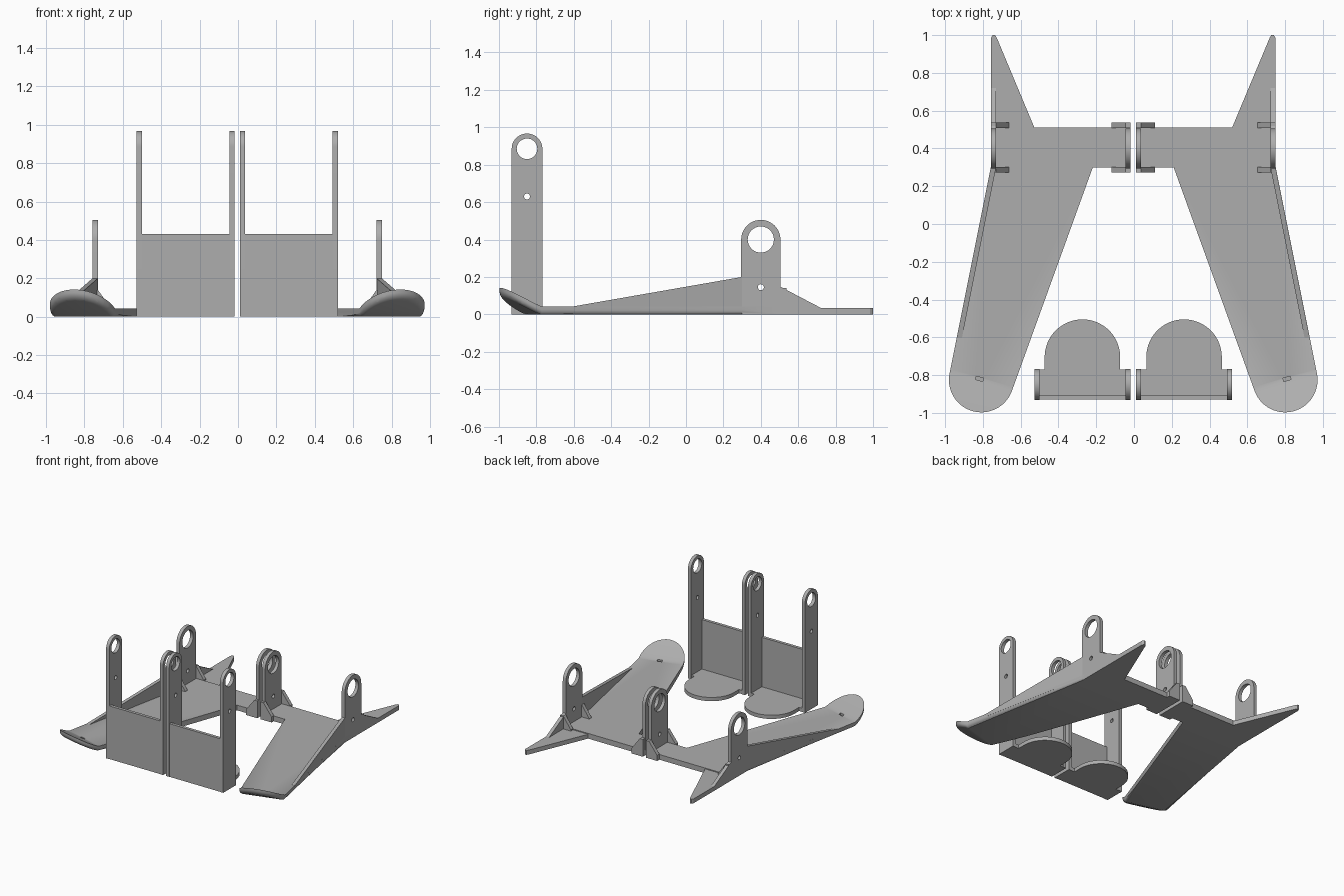
import bpy, bmesh
from math import sin, cos, pi, radians
from mathutils import Vector

cube = bpy.data.objects.get("Cube")
if cube:
    bpy.data.objects.remove(cube)

MID = -0.004  # mirror plane
GREY = (0.42, 0.42, 0.42, 1)
mat = bpy.data.materials.new("plain grey")
mat.use_nodes = True
mat.diffuse_color = GREY
bsdf = next(n for n in mat.node_tree.nodes if n.type == 'BSDF_PRINCIPLED')
bsdf.inputs["Base Color"].default_value = GREY
bsdf.inputs["Roughness"].default_value = 0.6

AXES = {'x': lambda u, v, d: Vector((d, u, v)),
        'y': lambda u, v, d: Vector((u, d, v)),
        'z': lambda u, v, d: Vector((u, v, d))}


def arc(cu, cv, r, a, b, n):
    """Points from angle a to b in degrees."""
    steps = [radians(a + (b - a) * i / n) for i in range(n + 1)]
    return [(cu + r * cos(t), cv + r * sin(t)) for t in steps]


def prism(axis, outline, lo, hi, holes=()):
    """Extrude an outline, with optional round holes, along an axis."""
    bm = bmesh.new()
    place = AXES[axis]
    for loop in [outline] + [arc(u, v, r, 0, 360, 32)[:-1] for u, v, r in holes]:
        vs = [bm.verts.new(place(u, v, lo)) for u, v in loop]
        if holes:
            for i, v in enumerate(vs):
                bm.edges.new((vs[i - 1], v))
        else:
            bm.faces.new(vs)
    if holes:
        bmesh.ops.triangle_fill(bm, edges=bm.edges[:], use_beauty=True)
    ext = bmesh.ops.extrude_face_region(bm, geom=bm.faces[:], use_keep_orig=True)
    moved = [g for g in ext["geom"] if isinstance(g, bmesh.types.BMVert)]
    bmesh.ops.translate(bm, verts=moved, vec=place(0, 0, hi - lo))
    bmesh.ops.recalc_face_normals(bm, faces=bm.faces[:])
    return bm


def finish(name, bm):
    """Make a mirrored pair from a mesh of the +x side."""
    bmesh.ops.translate(bm, verts=bm.verts[:], vec=(-MID, 0, 0))
    mesh = bpy.data.meshes.new(name)
    bm.to_mesh(mesh)
    bm.free()
    mesh.materials.append(mat)
    ob = bpy.data.objects.new(name, mesh)
    bpy.context.collection.objects.link(ob)
    ob.location.x = MID
    bpy.ops.object.select_all(action='DESELECT')
    ob.select_set(True)
    bpy.context.view_layer.objects.active = ob
    bpy.ops.object.shade_smooth_by_angle(angle=radians(30))
    mirror = ob.modifiers.new("mirror", 'MIRROR')
    mirror.use_clip = False
    mirror.use_mirror_merge = False
    return ob


def box(name, x, y, z):
    finish(name, prism('z', [(x[0], y[0]), (x[1], y[0]), (x[1], y[1]), (x[0], y[1])], *z))


def lug(name, x, y, z, r, hole, pin_z):
    """Upright strap with a rounded top, a large eye and a small pin hole."""
    side = [(y - r, 0), (y + r, 0)] + arc(y, z, r, 0, 180, 24)
    finish(name, prism('x', side, x[0], x[1], [(y, z, hole), (y, pin_z, 0.016)]))


# Front holders: wall, rounded foot plate and two tall straps
box("front_wall", (0.01, 0.52), (-0.93, -0.905), (0, 0.43))
foot = [(0.01, -0.93), (0.52, -0.93), (0.52, -0.77), (0.465, -0.77)]
foot += arc(0.265, -0.705, 0.2, 0, 180, 32) + [(0.065, -0.77), (0.01, -0.77)]
finish("foot_plate", prism('z', foot, 0, 0.03))
for label, x in (("inner", (0.01, 0.037)), ("outer", (0.492, 0.52))):
    lug(label + "_tall_strap", x, -0.85, 0.885, 0.082, 0.055, 0.63)

# Rear arm with long runner, rounded underside edge and upturned toe
toe = (0.8, -0.825)
outline = [(0.01, 0.3), (0.01, 0.51), (0.75, 0.51), (0.75, 0.3)]
outline += arc(*toe, 0.172, 11, -160, 28) + [(0.21, 0.3)]
bm = prism('z', outline, 0, 0.042)


def on_round_edge(v):
    outer_line = 0.98 * (v.co.x - 0.75) + 0.2 * (v.co.y - 0.3) > -0.01
    return v.co.z < 0.001 and v.co.y < 0.31 and (
        outer_line or (v.co.xy - Vector(toe)).length < 0.18)


rim = [e for e in bm.edges if all(on_round_edge(v) for v in e.verts)]
bmesh.ops.bevel(bm, geom=rim, offset=0.025, segments=4, profile=0.5, affect='EDGES')
along = Vector((0.27, -0.96, 0))
BEND, REACH = 1.0, 0.18
for i in range(7):
    bmesh.ops.bisect_plane(bm, geom=bm.verts[:] + bm.edges[:] + bm.faces[:],
                           plane_co=along * (BEND + REACH * i / 7) / along.length_squared,
                           plane_no=along)
for v in bm.verts:
    t = (v.co.dot(along) - BEND) / REACH
    if t > 0:
        v.co.z += 0.1 * t ** 1.15
runner = finish("arm_and_runner", bm)

# Small slot in the toe
slot = bpy.data.meshes.new("slot_cutter")
bm = bmesh.new()
bmesh.ops.create_cube(bm, size=1)
bm.to_mesh(slot)
bm.free()
cutter = bpy.data.objects.new("slot_cutter", slot)
bpy.context.collection.objects.link(cutter)
cutter.location = (0.81, -0.82, 0.045)
cutter.scale = (0.04, 0.018, 0.03)
cutter.rotation_euler.z = radians(16)
cutter.hide_render = True
cutter.hide_viewport = True
cut = runner.modifiers.new("slot", 'BOOLEAN')
cut.operation = 'DIFFERENCE'
cut.object = cutter
runner.modifiers.move(1, 0)

# Sloping wall along the outer edge of the runner
bm = prism('y', [(0.722, 0.02), (0.75, 0.02), (0.75, 0.2), (0.722, 0.2)], -0.6, 0.3)
for v in bm.verts:
    if v.co.y < 0:
        v.co.x += 0.2 * 0.9
        v.co.z = min(v.co.z, 0.043)
finish("runner_wall", bm)

# Rear lugs with their corner gussets
for label, x, foot_x in (("inner", (0.01, 0.037), 0.11), ("outer", (0.722, 0.75), 0.655)):
    lug(label + "_rear_lug", x, 0.4, 0.4, 0.105, 0.07, 0.145)
    wall, far = (x[0], x[1]) if label == "inner" else (x[1], x[0])
    shape = [(wall, 0), (foot_x, 0), (foot_x, 0.045), (far, 0.14), (wall, 0.14)]
    for end, y in (("front", 0.272), ("back", 0.508)):
        finish(f"{label}_{end}_gusset", prism('y', shape, y, y + 0.03))

# Pointed tail with its upright fin
tail = [(0.75, 0.5), (0.75, 0.985), (0.74, 1.0), (0.727, 1.0), (0.718, 0.985), (0.515, 0.5)]
finish("tail", prism('z', tail, 0, 0.035))
fin = [(0.5, 0.02), (0.72, 0.02), (0.72, 0.035), (0.5, 0.15)]
finish("tail_fin", prism('x', fin, 0.722, 0.75))
